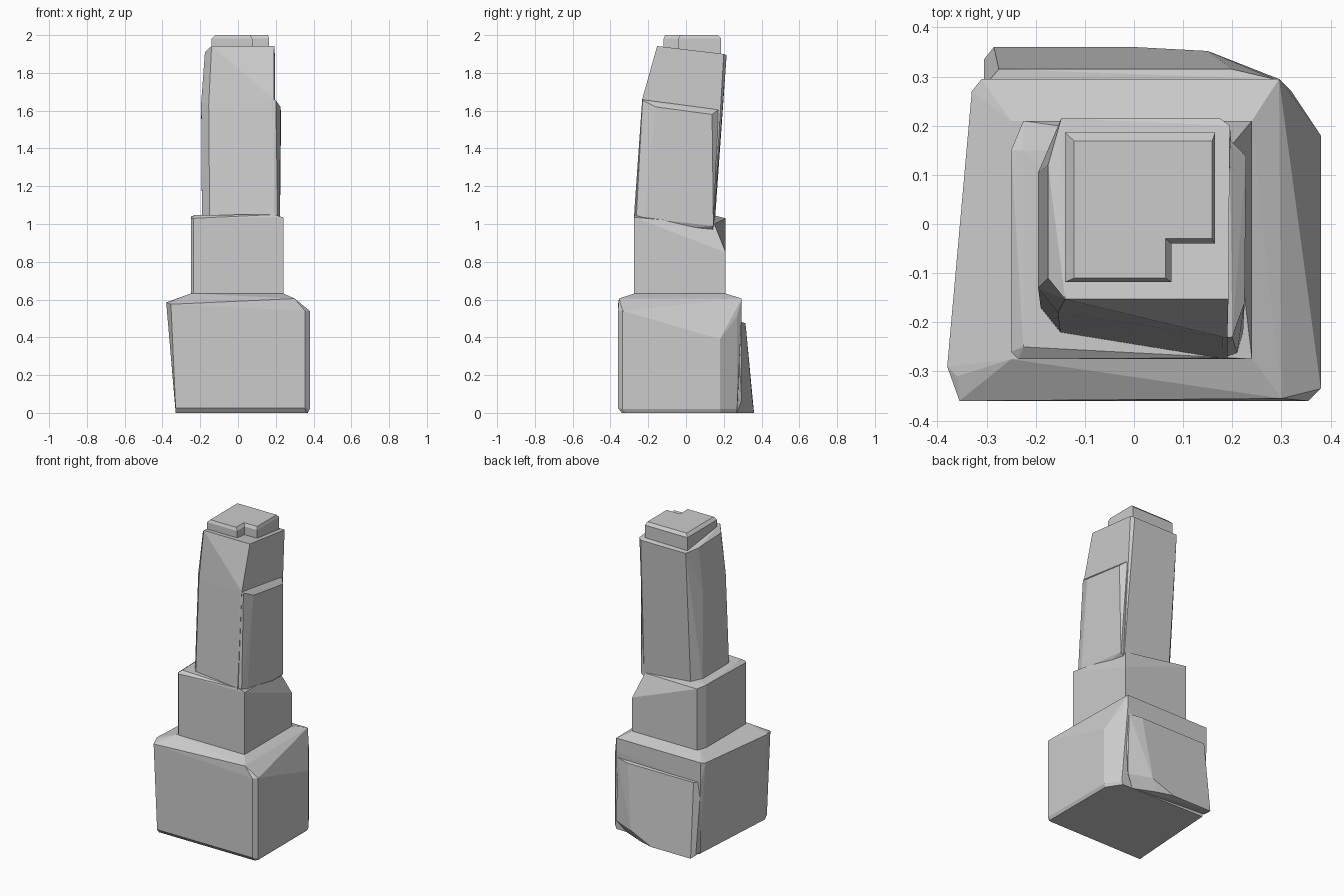
import bpy, bmesh
from mathutils import Vector


def finish(name, bm):
    bmesh.ops.recalc_face_normals(bm, faces=bm.faces[:])
    me = bpy.data.meshes.new(name)
    bm.to_mesh(me)
    bm.free()
    ob = bpy.data.objects.new(name, me)
    bpy.context.collection.objects.link(ob)
    return ob


def hull(name, points):
    """Faceted block wrapped round a few corner points."""
    bm = bmesh.new()
    for p in points:
        bm.verts.new(p)
    res = bmesh.ops.convex_hull(bm, input=bm.verts[:])
    junk = {g for g in res["geom_interior"] + res["geom_unused"]
            if isinstance(g, bmesh.types.BMVert)}
    bmesh.ops.delete(bm, geom=list(junk), context='VERTS')
    bmesh.ops.dissolve_limit(bm, angle_limit=0.02, verts=bm.verts[:], edges=bm.edges[:])
    return finish(name, bm)


def ring(z, outline):
    return [(x, y, z) for x, y in outline]


# Wide base block: leaning left side, chamfered right side, sloping shoulder
hull("base_block",
     ring(0, [(-0.33, -0.34), (0.36, -0.34), (0.37, -0.32), (0.37, 0.18),
              (0.31, 0.27), (-0.29, 0.28)])
     + [(-0.33, -0.36, 0.025), (0.355, -0.36, 0.025), (0.38, -0.335, 0.02),
        (0.38, 0.18, 0.02), (0.32, 0.27, 0.02)]
     + [(-0.38, -0.29, 0.585), (-0.36, -0.31, 0.59), (-0.355, -0.36, 0.575),
        (0.30, -0.355, 0.605), (0.355, -0.36, 0.54), (0.38, -0.335, 0.54),
        (0.38, 0.18, 0.39), (0.32, 0.27, 0.51), (0.295, 0.295, 0.52),
        (0.295, 0.295, 0.605), (-0.31, 0.295, 0.605), (-0.33, 0.27, 0.60),
        (-0.31, 0.295, 0.46)]
     + ring(0.632, [(-0.25, -0.275), (0.24, -0.275), (0.24, 0.21), (-0.25, 0.21)]))

# Tapered slab on the lower back
hull("back_slab",
     [(-0.285, 0.36, 0), (0.0, 0.36, 0), (0.15, 0.352, 0.065), (0.10, 0.33, 0),
      (0.24, 0.27, 0), (0.295, 0.295, 0.07), (0.295, 0.27, 0.48),
      (-0.275, 0.315, 0.475), (0.20, 0.315, 0.475), (0.285, 0.295, 0.48),
      (-0.305, 0.335, 0.02), (-0.305, 0.28, 0.02), (-0.305, 0.28, 0.475)])

# Middle block with its back right corner sloped away
middle = [(-0.25, -0.26), (-0.235, -0.275), (0.24, -0.275), (0.24, 0.21),
          (-0.225, 0.21), (-0.25, 0.15)]
hull("middle_block", ring(0.58, middle)
     + [(-0.25, -0.26, 1.03), (-0.235, -0.275, 1.03), (-0.225, -0.25, 1.048),
        (0.19, -0.272, 1.05), (0.24, -0.275, 1.035), (0.24, 0.21, 0.85),
        (0.19, 0.15, 1.0), (-0.225, 0.21, 1.03), (-0.25, 0.15, 1.04),
        (-0.225, 0.15, 1.045)])

# Leaning column that bends back near the top
hull("column",
     ring(0.9, [(-0.19, -0.17), (-0.15, -0.22), (0.19, -0.275), (0.20, 0.14),
                (-0.14, 0.145), (-0.19, 0.09)])
     + [(-0.19, -0.17, 1.05), (-0.15, -0.22, 1.05), (0.19, -0.275, 1.05),
        (0.20, 0.14, 1.05), (-0.14, 0.15, 1.05), (-0.19, 0.10, 1.05)]
     + [(-0.195, -0.13, 1.64), (-0.155, -0.18, 1.63), (0.19, -0.232, 1.66),
        (0.195, 0.18, 1.60), (-0.15, 0.185, 1.60), (-0.195, 0.105, 1.62)]
     + [(-0.175, -0.11, 1.91), (-0.14, -0.153, 1.942), (0.192, -0.153, 1.942),
        (0.195, 0.20, 1.90), (0.175, 0.215, 1.893), (-0.148, 0.215, 1.893),
        (-0.175, 0.12, 1.90)])

# Panel on the right side of the column
hull("side_panel",
     [(0.18, -0.272, 0.95), (0.18, 0.14, 0.95), (0.18, -0.272, 1.05),
      (0.21, -0.262, 1.05), (0.222, -0.22, 1.03), (0.222, 0.145, 0.99),
      (0.18, -0.232, 1.662), (0.20, -0.23, 1.655), (0.225, -0.16, 1.62),
      (0.228, 0.138, 1.58), (0.195, 0.172, 1.605), (0.18, 0.172, 1.605)])

# L-shaped cap with a narrow bevel round its top
x0, x1, xn, y0, y1, yn = -0.14, 0.165, 0.076, -0.118, 0.186, -0.04
outline = [(x0, y0), (xn, y0), (xn, yn), (x1, yn), (x1, y1), (x0, y1)]
inset = [(x0 + 0.018, y0 + 0.008), (xn - 0.012, y0 + 0.008), (xn - 0.012, yn + 0.01),
         (x1 - 0.006, yn + 0.01), (x1 - 0.006, y1 - 0.017), (x0 + 0.018, y1 - 0.017)]
bm = bmesh.new()
rows = [[bm.verts.new(p) for p in ring(z, o)]
        for z, o in ((1.87, outline), (1.982, outline), (2.0, inset))]
for low, high in zip(rows, rows[1:]):
    for i in range(6):
        j = (i + 1) % 6
        bm.faces.new((low[i], low[j], high[j], high[i]))
bm.faces.new(rows[0][::-1])
bm.faces.new(rows[-1])
finish("top_cap", bm)
